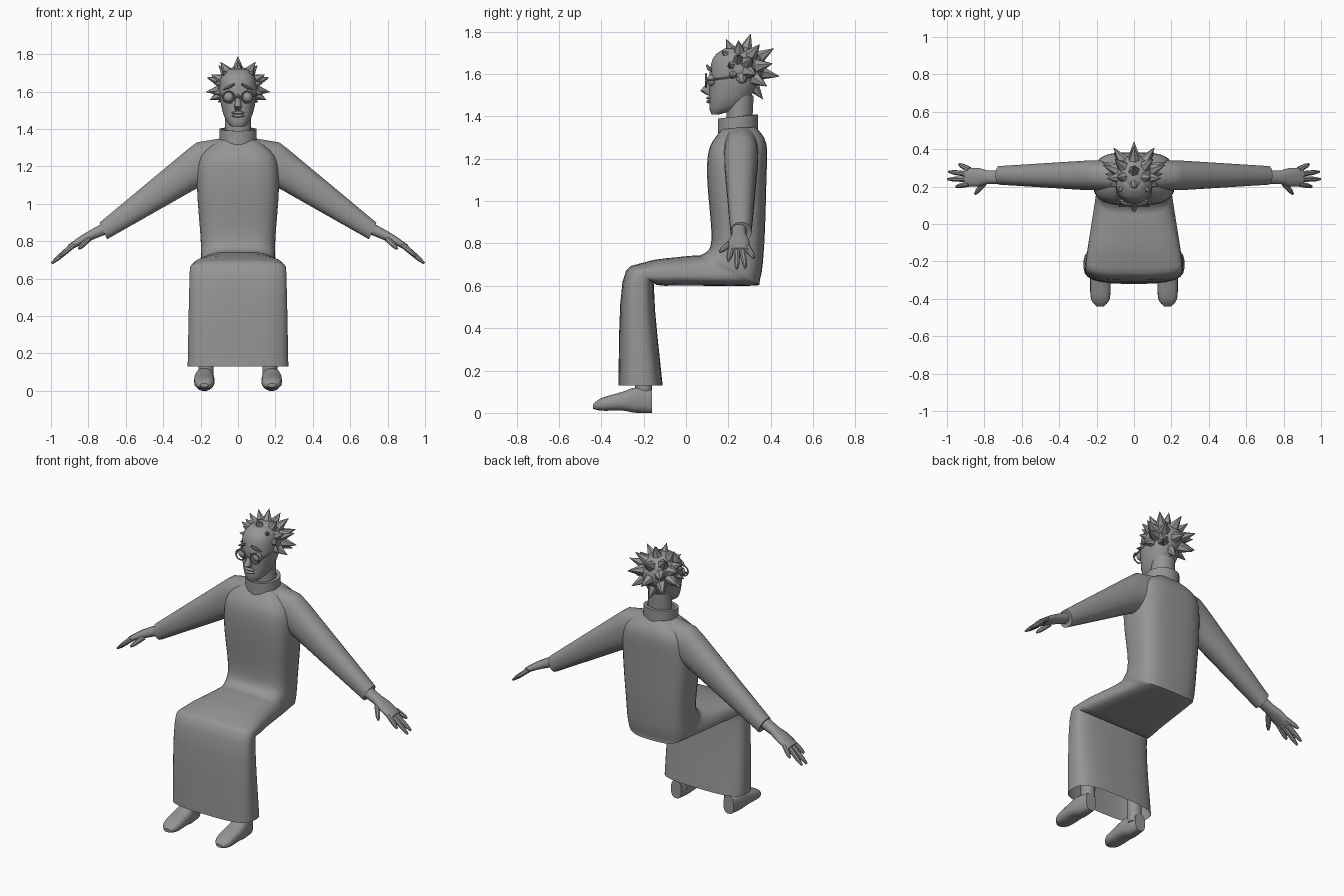
import bpy, bmesh, math
from math import cos, sin, pi, radians
from mathutils import Vector

default_cube = bpy.data.objects.get("Cube")
if default_cube:
    bpy.data.objects.remove(default_cube)

colour = (.3, .3, .3, 1)
grey = bpy.data.materials.new("plain_grey")
grey.use_nodes = True
grey.diffuse_color = colour
grey.node_tree.nodes["Principled BSDF"].inputs["Base Color"].default_value = colour
parts = []


def finish(name, mesh_data, mirrored=False):
    """Turn a bmesh into a named object, mirrored across x if it is paired."""
    bmesh.ops.recalc_face_normals(mesh_data, faces=mesh_data.faces)
    mesh = bpy.data.meshes.new(name)
    mesh_data.to_mesh(mesh)
    mesh_data.free()
    mesh.materials.append(grey)
    part = bpy.data.objects.new(name, mesh)
    bpy.context.collection.objects.link(part)
    if mirrored:
        modifier = part.modifiers.new("Mirror", 'MIRROR')
        modifier.use_mirror_merge = False
    parts.append(part)


def rounded_power(value, power):
    """Signed power used for superellipse outlines."""
    return math.copysign(abs(value) ** (2 / power), value)


def loft(mesh_data, sections, sides=24, power=2, cap_start=True, cap_end=True):
    """Skin rings; each section is a point, its opposite point and a half-width vector."""
    rings = []
    for near, far, half_width in sections:
        near, far, half_width = Vector(near), Vector(far), Vector(half_width)
        middle, reach = (near + far) / 2, (near - far) / 2
        ring = []
        for index in range(sides):
            angle = 2 * pi * (index + .5) / sides
            position = (middle + reach * rounded_power(cos(angle), power)
                        + half_width * rounded_power(sin(angle), power))
            ring.append(mesh_data.verts.new(position))
        rings.append(ring)
    for ring, following in zip(rings, rings[1:]):
        for index in range(sides):
            after = (index + 1) % sides
            mesh_data.faces.new((ring[index], ring[after], following[after], following[index]))
    if cap_start:
        mesh_data.faces.new(rings[0])
    if cap_end:
        mesh_data.faces.new(rings[-1])


def smooth_rows(rows, steps=4):
    """Add in-between rows along a flowing curve through the given rows."""
    rows = [Vector(row) for row in rows]
    padded = [rows[0]] + rows + [rows[-1]]
    result = []
    for before, start, end, after in zip(padded, padded[1:], padded[2:], padded[3:]):
        leave, arrive = (end - before) / 2, (after - start) / 2
        for step in range(steps):
            t = step / steps
            blend = t * t * (3 - 2 * t)
            result.append(start.lerp(end, blend) + leave * t * (1 - t) ** 2
                          - arrive * t * t * (1 - t))
    return result + [rows[-1]]


def centre_sections(rows):
    """Rows of front y, front z, back y, back z and half width on the centre plane."""
    return [((0, front, front_z), (0, back, back_z), (width, 0, 0))
            for front, front_z, back, back_z, width in rows]


def level_sections(rows):
    """Rows of height, front y, back y and half width, lying level."""
    return centre_sections([(front, z, back, z, width) for z, front, back, width in rows])


def limb_sections(rows, y):
    """Rows of upper x and z, lower x and z, and half depth, centred on y."""
    return [((top_x, y, top_z), (low_x, y, low_z), (0, depth, 0))
            for top_x, top_z, low_x, low_z, depth in rows]


def taper(mesh_data, base, tip, radius, scales, sides=8):
    """Tapering rod whose radius follows evenly spaced scales from base to tip."""
    base, tip = Vector(base), Vector(tip)
    across = (tip - base).orthogonal().normalized() * radius
    sideways = (tip - base).normalized().cross(across)
    sections = []
    for index, scale in enumerate(scales):
        point = base.lerp(tip, index / (len(scales) - 1))
        sections.append((point + across * scale, point - across * scale, sideways * scale))
    loft(mesh_data, sections, sides)


def ball(mesh_data, centre, size):
    """Ellipsoid with the given radii."""
    made = bmesh.ops.create_uvsphere(mesh_data, u_segments=20, v_segments=12, radius=1)
    for vert in made["verts"]:
        vert.co = Vector(centre) + vert.co * Vector((0, 0, 0)).magnitude if not size else Vector(
            [middle + radius * unit for middle, radius, unit in zip(centre, size, vert.co)])


# Seated robe, one skin from the shoulders to the open hem
robe = bmesh.new()
robe_rows = smooth_rows([
    (.17, 1.34, .33, 1.35, .1), (.11, 1.25, .38, 1.27, .2), (.1, 1.1, .38, 1.1, .22),
    (.12, .82, .37, .8, .2), (.08, .75, .35, .63, .2), (0, .74, .3, .6, .2),
    (-.2, .71, -.1, .6, .25), (-.3, .62, -.15, .57, .26), (-.32, .13, -.11, .13, .27)])
loft(robe, centre_sections(robe_rows), sides=32, power=3.2, cap_end=False)
finish("robe", robe)

# Collar with an open top and a wall of even thickness
collar = bmesh.new()
collar_rows = [(.15 + wall, z, .34 - wall, z + .02, .1 - wall)
               for z, wall in ((1.3, 0), (1.39, 0), (1.39, .02), (1.3, .02))]
loft(collar, centre_sections(collar_rows), cap_start=False, cap_end=False)
finish("collar", collar)

# Sleeves
sleeves = bmesh.new()
loft(sleeves, limb_sections([
    (.1, 1.35, .1, 1.1, .09), (.22, 1.33, .2, 1.09, .08), (.26, 1.3, .24, 1.07, .08),
    (.74, .9, .7, .81, .05), (.73, .88, .7, .83, .04)], y=.26), sides=20, power=2.3)
finish("sleeves", sleeves, mirrored=True)

# Hands: wrist and palm, four fingers and a thumb
hands = bmesh.new()
loft(hands, limb_sections([
    (.7, .91, .67, .85, .035), (.79, .86, .77, .81, .035), (.84, .83, .82, .79, .05),
    (.91, .78, .9, .75, .05)], y=.25), sides=14, power=2.3)
finger_scales = (1, .95, .9, .8, .4)
for finger in range(4):
    tip_x = 1 - .025 * (finger - 1.6) ** 2
    tip_z = .78 - .85 * (tip_x - .88)
    taper(hands, (.88, .29 - .025 * finger, .78), (tip_x, .32 - .04 * finger, tip_z),
          .016, finger_scales)
taper(hands, (.8, .22, .81), (.85, .16, .76), .016, finger_scales)
finish("hands", hands, mirrored=True)

# Shoes and lower legs
shoes = bmesh.new()
shoe_rows = smooth_rows([(-.44, .04, .02, .02), (-.4, .07, .01, .05), (-.3, .1, .01, .055),
                         (-.24, .12, 0, .05), (-.16, .11, 0, .035)])
loft(shoes, [((.18, y, top), (.18, y, sole), (width, 0, 0))
             for y, top, sole, width in shoe_rows], sides=18, power=2.6)
finish("shoes", shoes, mirrored=True)
lower_legs = bmesh.new()
taper(lower_legs, (.17, -.2, .06), (.17, -.2, .58), .04, (1, 1.1, 1.1), sides=16)
finish("lower_legs", lower_legs, mirrored=True)

# Neck and head
neck = bmesh.new()
loft(neck, level_sections([(1.3, .19, .31, .07), (1.5, .19, .32, .07)]))
finish("neck", neck)
head = bmesh.new()
head_rows = smooth_rows([
    (1.41, .12, .16, .03), (1.44, .11, .25, .06), (1.5, .11, .31, .085),
    (1.6, .11, .35, .1), (1.68, .13, .33, .09), (1.72, .18, .28, .05)])
loft(head, level_sections(head_rows), power=2.3)
finish("head", head)

# Nose, lips, brows and eyes
nose = bmesh.new()
loft(nose, level_sections([(1.59, .11, .14, .01), (1.55, .09, .14, .014),
                           (1.52, .065, .14, .02), (1.5, .1, .14, .015)]), sides=12)
finish("nose", nose)
lips = bmesh.new()
for height in (1.47, 1.487):
    ball(lips, (0, .11, height), (.034, .014, .008))
finish("lips", lips)
eyebrows = bmesh.new()
taper(eyebrows, (.02, .1, 1.64), (.08, .12, 1.61), .01, (.6, 1, .3))
finish("eyebrows", eyebrows, mirrored=True)
eye = Vector((.05, .12, 1.57))
eyes = bmesh.new()
ball(eyes, eye, (.027, .022, .027))
finish("eyes", eyes, mirrored=True)

# Round spectacles with side arms and a bridge
spectacles = bmesh.new()
lens = eye - Vector((0, .025, 0))
thickness = Vector((0, .005, 0))
rim = []
for index in range(21):
    angle = 2 * pi * index / 20
    outward = Vector((cos(angle), 0, sin(angle)))
    point = lens + outward * .031
    rim.append((point + thickness, point - thickness, outward * .004))
loft(spectacles, rim, sides=6, cap_start=False, cap_end=False)
taper(spectacles, lens + Vector((.03, 0, 0)), (.1, .24, 1.59), .005, (1, 1))
taper(spectacles, lens - Vector((.03, 0, 0)), (0, lens.y, lens.z), .004, (1, 1))
finish("spectacles", spectacles, mirrored=True)

# Spiky hair: a cap with fans of spikes leaning out to each side
hair = bmesh.new()
crown = Vector((0, .255, 1.625))
ball(hair, crown, (.108, .115, .108))
for lean, first, step, count in ((0, 65, 42, 5), (35, 45, 42, 5), (-35, 45, 42, 5),
                                 (65, 20, 60, 6), (-65, 20, 60, 6)):
    for index in range(count):
        turn, tilt = radians(first + step * index), radians(lean)
        direction = Vector((sin(tilt), -cos(turn) * cos(tilt), sin(turn) * cos(tilt)))
        length = .165 - .025 * cos(turn)
        taper(hair, crown + direction * length * .4, crown + direction * length,
              .045, (1, .5, .02), sides=6)
finish("hair", hair)

# Smooth shading with crisp edges
bpy.ops.object.select_all(action='DESELECT')
for part in parts:
    part.select_set(True)
bpy.context.view_layer.objects.active = parts[0]
bpy.ops.object.shade_smooth_by_angle(angle=radians(40))
